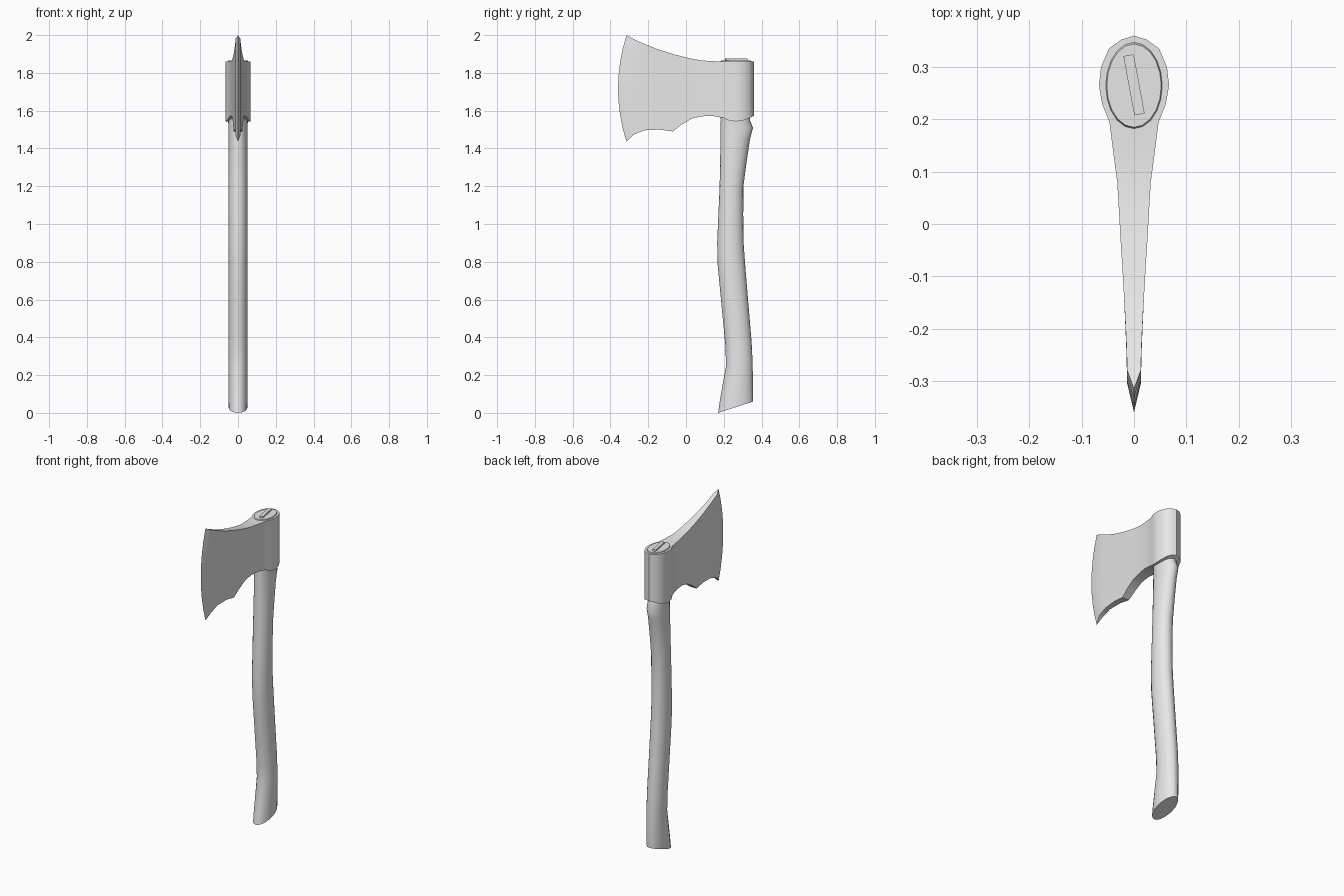
import bpy, bmesh, math
from mathutils import Matrix

cube = bpy.data.objects.get("Cube")
if cube:
    bpy.data.objects.remove(cube, do_unlink=True)

grey = bpy.data.materials.new("plain grey")
grey.use_nodes = True
grey.diffuse_color = (0.8, 0.8, 0.8, 1)
grey.node_tree.nodes["Principled BSDF"].inputs["Base Color"].default_value = (0.8, 0.8, 0.8, 1)


def finish(name, bm, angle):
    bmesh.ops.remove_doubles(bm, verts=bm.verts, dist=0.0001)
    bmesh.ops.recalc_face_normals(bm, faces=bm.faces)
    mesh = bpy.data.meshes.new(name)
    bm.to_mesh(mesh)
    bm.free()
    mesh.materials.append(grey)
    obj = bpy.data.objects.new(name, mesh)
    bpy.context.collection.objects.link(obj)
    bpy.ops.object.select_all(action='DESELECT')
    obj.select_set(True)
    bpy.context.view_layer.objects.active = obj
    bpy.ops.object.shade_smooth_by_angle(angle=math.radians(angle))
    return obj


def loft(name, rings, angle, capped=True):
    """Skin a row of closed rings that all have the same point count."""
    bm = bmesh.new()
    loops = [[bm.verts.new(p) for p in ring] for ring in rings]
    for a, b in zip(loops, loops[1:]):
        n = len(a)
        for i in range(n):
            j = (i + 1) % n
            bm.faces.new((a[i], a[j], b[j], b[i]))
    if capped:
        bm.faces.new(loops[0])
        bm.faces.new(loops[-1])
    return finish(name, bm, angle)


# Axe head: columns from cutting edge to poll (y, half width, top z, bottom z, edge bulge)
columns = [
    (-0.315, 0.0, 2.0, 1.435, 0.045),
    (-0.28, 0.013, 1.98, 1.472, 0.025),
    (-0.22, 0.015, 1.953, 1.496, 0.01),
    (-0.14, 0.019, 1.922, 1.5, 0),
    (-0.07, 0.023, 1.9, 1.49, 0),
    (-0.025, 0.026, 1.888, 1.525, 0),
    (0.03, 0.029, 1.875, 1.558, 0),
    (0.08, 0.032, 1.866, 1.57, 0),
    (0.14, 0.04, 1.862, 1.572, 0),
    (0.195, 0.047, 1.86, 1.562, 0),
    (0.23, 0.061, 1.86, 1.547, 0),
    (0.265, 0.067, 1.86, 1.543, 0),
    (0.3, 0.063, 1.86, 1.548, 0),
    (0.335, 0.048, 1.86, 1.56, 0),
    (0.352, 0.025, 1.86, 1.57, 0),
    (0.36, 0.0, 1.86, 1.572, 0),
]
ROWS = 8
head_rings = []
for y, half, top, bottom, bulge in columns:
    side = []
    for k in range(ROWS + 1):
        s = k / ROWS
        side.append((half, y - bulge * (1 - (2 * s - 1) ** 2), bottom + (top - bottom) * s))
    head_rings.append(side + [(-x, py, z) for x, py, z in reversed(side)])
loft("axe_head", head_rings, 35, capped=False)

# Handle: oval sections (front y, front z, back y, back z, half width)
sections = [
    (0.17, 0.0, 0.355, 0.06, 0.05),
    (0.18, 0.07, 0.356, 0.11, 0.051),
    (0.212, 0.25, 0.352, 0.28, 0.051),
    (0.209, 0.35, 0.347, 0.38, 0.051),
    (0.189, 0.56, 0.33, 0.58, 0.051),
    (0.168, 0.78, 0.312, 0.8, 0.051),
    (0.165, 0.9, 0.305, 0.9, 0.051),
    (0.172, 1.06, 0.303, 1.05, 0.051),
    (0.178, 1.2, 0.304, 1.2, 0.051),
    (0.181, 1.33, 0.321, 1.33, 0.051),
    (0.182, 1.45, 0.339, 1.45, 0.051),
    (0.183, 1.51, 0.355, 1.51, 0.051),
    (0.184, 1.55, 0.338, 1.55, 0.052),
    (0.182, 1.86, 0.347, 1.86, 0.054),
    (0.185, 1.865, 0.344, 1.865, 0.052),
]
SIDES = 20
handle_rings = []
for fy, fz, by, bz, half in sections:
    ring = []
    for i in range(SIDES):
        a = 2 * math.pi * i / SIDES
        s = (1 + math.sin(a)) / 2
        ring.append((half * math.cos(a), fy + (by - fy) * s, fz + (bz - fz) * s))
    handle_rings.append(ring)
loft("handle", handle_rings, 40)

# Wedge driven slantwise into the top of the handle
bm = bmesh.new()
bmesh.ops.create_cube(bm, size=1)
place = (Matrix.Translation((0, 0.266, 1.86)) @ Matrix.Rotation(math.radians(10.5), 4, 'Z')
         @ Matrix.Diagonal((0.02, 0.115, 0.03, 1)))
bmesh.ops.transform(bm, matrix=place, verts=bm.verts)
finish("handle_wedge", bm, 30)
